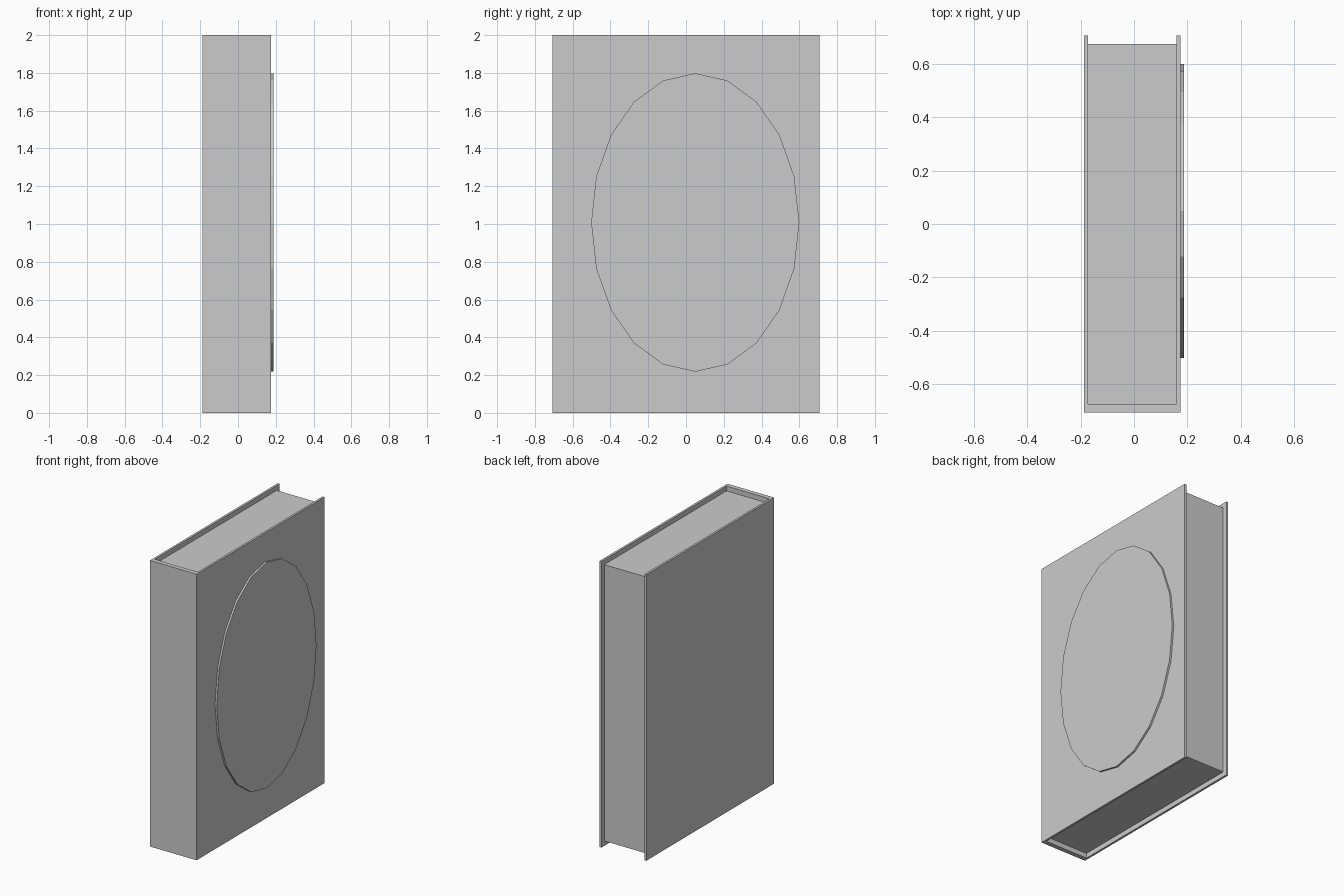
import bpy
import bmesh
from math import sin, cos, tau

if "Cube" in bpy.data.objects:
    bpy.data.objects.remove(bpy.data.objects["Cube"])


def prism(name, profile, axis, start, end):
    """Extrude a flat profile (list of 3D points at offset 0) along an axis from start to end."""
    bm = bmesh.new()
    verts = []
    for p in profile:
        co = list(p)
        co[axis] = start
        verts.append(bm.verts.new(co))
    face = bm.faces.new(verts)
    geo = bmesh.ops.extrude_face_region(bm, geom=[face])["geom"]
    for v in geo:
        if isinstance(v, bmesh.types.BMVert):
            v.co[axis] = end
    bmesh.ops.recalc_face_normals(bm, faces=bm.faces)
    mesh = bpy.data.meshes.new(name)
    bm.to_mesh(mesh)
    bm.free()
    obj = bpy.data.objects.new(name, mesh)
    bpy.context.collection.objects.link(obj)
    return obj


HEIGHT = 2.0
X0, X1 = -0.187, 0.174       # outer faces of the two boards
Y = 0.706                    # half depth of the boards
BOARD, SPINE, INSET = 0.015, 0.032, 0.034

# Cover: U-shaped profile of two boards joined by the spine
cover = [(X0, -Y, 0), (X1, -Y, 0), (X1, Y, 0), (X1 - BOARD, Y, 0),
         (X1 - BOARD, -Y + SPINE, 0), (X0 + BOARD, -Y + SPINE, 0),
         (X0 + BOARD, Y, 0), (X0, Y, 0)]
prism("cover", cover, 2, 0, HEIGHT)

# Page block, set back from the cover edges
xa, xb = X0 + BOARD, X1 - BOARD
ya, yb = -Y + SPINE, Y - INSET + 0.003
pages = [(xa, ya, 0), (xb, ya, 0), (xb, yb, 0), (xa, yb, 0)]
prism("page_block", pages, 2, INSET, HEIGHT - INSET)

# Raised 20-sided oval panel on the front board
oval = [(0, 0.049 + 0.551 * cos(tau * i / 20), 1.008 + 0.79 * sin(tau * i / 20))
        for i in range(20)]
prism("oval_panel", oval, 0, X1 - 0.005, 0.187)
